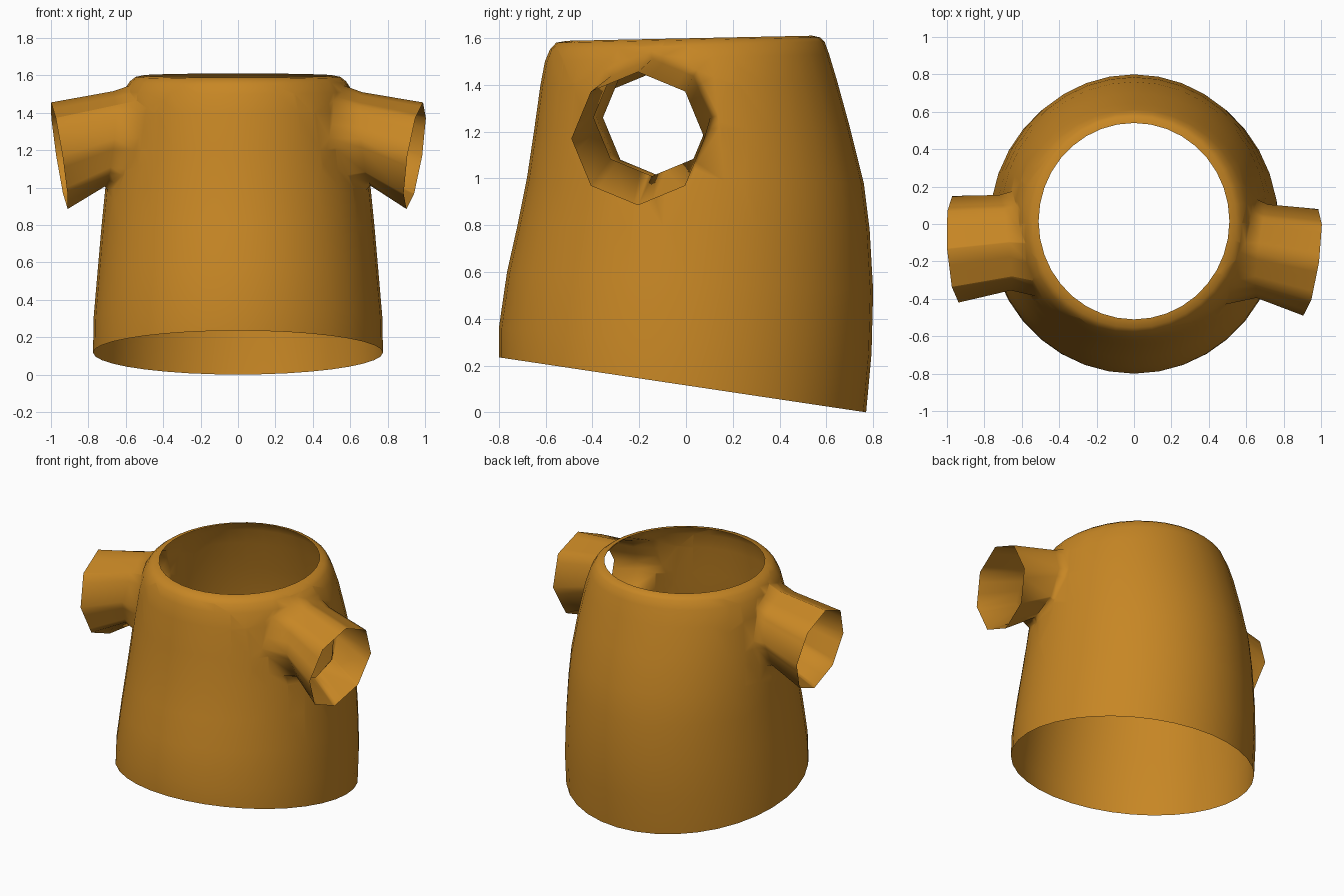
import bpy, bmesh, math
from mathutils import Vector

if "Cube" in bpy.data.objects:
    bpy.data.objects.remove(bpy.data.objects["Cube"])

SEG = 36
bm = bmesh.new()

# Torso profile: front y, front z, back y, back z, half width
profile = [
    (-.80, .235, .77, .0, .775), (-.80, .36, .793, .25, .772),
    (-.765, .60, .80, .52, .75), (-.72, .80, .785, .78, .73),
    (-.68, 1.0, .76, .98, .71), (-.65, 1.2, .70, 1.22, .68),
    (-.622, 1.4, .645, 1.42, .645), (-.603, 1.5, .612, 1.53, .612),
    (-.582, 1.55, .592, 1.585, .578), (-.555, 1.58, .572, 1.603, .548),
    (-.51, 1.588, .54, 1.61, .51)]
rings = []
for yf, zf, yb, zb, hx in profile:
    ring = []
    for i in range(SEG):
        a = 2 * math.pi * i / SEG
        s = math.sin(a)
        ring.append(bm.verts.new((hx * math.cos(a),
                                  (yf + yb) / 2 + s * (yb - yf) / 2,
                                  (zf + zb) / 2 + s * (zb - zf) / 2)))
    rings.append(ring)
for lo, hi in zip(rings, rings[1:]):
    for i in range(SEG):
        j = (i + 1) % SEG
        bm.faces.new((lo[i], lo[j], hi[j], hi[i]))


def near(f, side, cy, cz):
    c = f.calc_center_median()
    return c.x * side > .25 and abs(c.y - cy) < .4 and abs(c.z - cz) < .42


def sleeve(side, hole, steps):
    """Cut an eight-sided armhole, then extrude its edge through the steps."""
    cy, cz, r = hole
    ap = r * math.cos(math.pi / 8)
    normals = [Vector((0, math.cos(a), math.sin(a)))
               for a in [(k + .5) * math.pi / 4 for k in range(8)]]
    c = Vector((0, cy, cz))
    for n in normals:
        fs = [f for f in bm.faces if near(f, side, cy, cz)]
        geom = set(fs)
        for f in fs:
            geom.update(f.edges)
            geom.update(f.verts)
        bmesh.ops.bisect_plane(bm, geom=list(geom), dist=1e-5,
                               plane_co=c + n * ap, plane_no=n)
    inside = [f for f in bm.faces if near(f, side, cy, cz) and
              all((f.calc_center_median() - c).dot(n) < ap for n in normals)]
    bmesh.ops.delete(bm, geom=inside, context='FACES')
    edges = [e for e in bm.edges if e.is_boundary and all(
        v.co.x * side > .25 and abs(v.co.y - cy) < r + .01 and
        abs(v.co.z - cz) < r + .01 and
        max((v.co - c).dot(n) for n in normals) < ap + .002 for v in e.verts)]
    py, pz, pr = cy, cz, r
    for y, z, rad, x0, kz, ky in steps:
        out = bmesh.ops.extrude_edge_only(bm, edges=edges)['geom']
        edges = [g for g in out if isinstance(g, bmesh.types.BMEdge)]
        for v in [g for g in out if isinstance(g, bmesh.types.BMVert)]:
            ny = y + (v.co.y - py) * rad / pr
            nz = z + (v.co.z - pz) * rad / pr
            v.co = (side * (x0 + kz * (nz - z) + ky * (ny - y)), ny, nz)
        py, pz, pr = y, z, rad


# Sleeves: centre y, centre z, radius, x offset, slope in z, slope in y
sleeve(1, (-.15, 1.265, .28), [(-.145, 1.26, .25, .685, -.09, .12),
                               (-.205, 1.17, .285, .945, .155, .14)])
sleeve(-1, (-.105, 1.265, .28), [(-.10, 1.26, .255, .69, -.09, .12),
                                 (-.135, 1.17, .285, .955, .155, .06)])

bmesh.ops.remove_doubles(bm, verts=bm.verts, dist=.0005)
bmesh.ops.recalc_face_normals(bm, faces=bm.faces)
# Keep normals pointing outward on the open shell
ref = min(bm.faces, key=lambda f: f.calc_center_median().y)
if ref.normal.y > 0:
    bmesh.ops.reverse_faces(bm, faces=bm.faces)

mesh = bpy.data.meshes.new("shirt")
bm.to_mesh(mesh)
bm.free()
shirt = bpy.data.objects.new("shirt", mesh)
bpy.context.collection.objects.link(shirt)

mat = bpy.data.materials.new("golden brown cloth")
mat.diffuse_color = (.57, .24, .018, 1)
mat.use_nodes = True
mat.node_tree.nodes["Principled BSDF"].inputs["Base Color"].default_value = mat.diffuse_color
mesh.materials.append(mat)

bpy.context.view_layer.objects.active = shirt
shirt.select_set(True)
bpy.ops.object.shade_smooth_by_angle(angle=math.radians(70))
